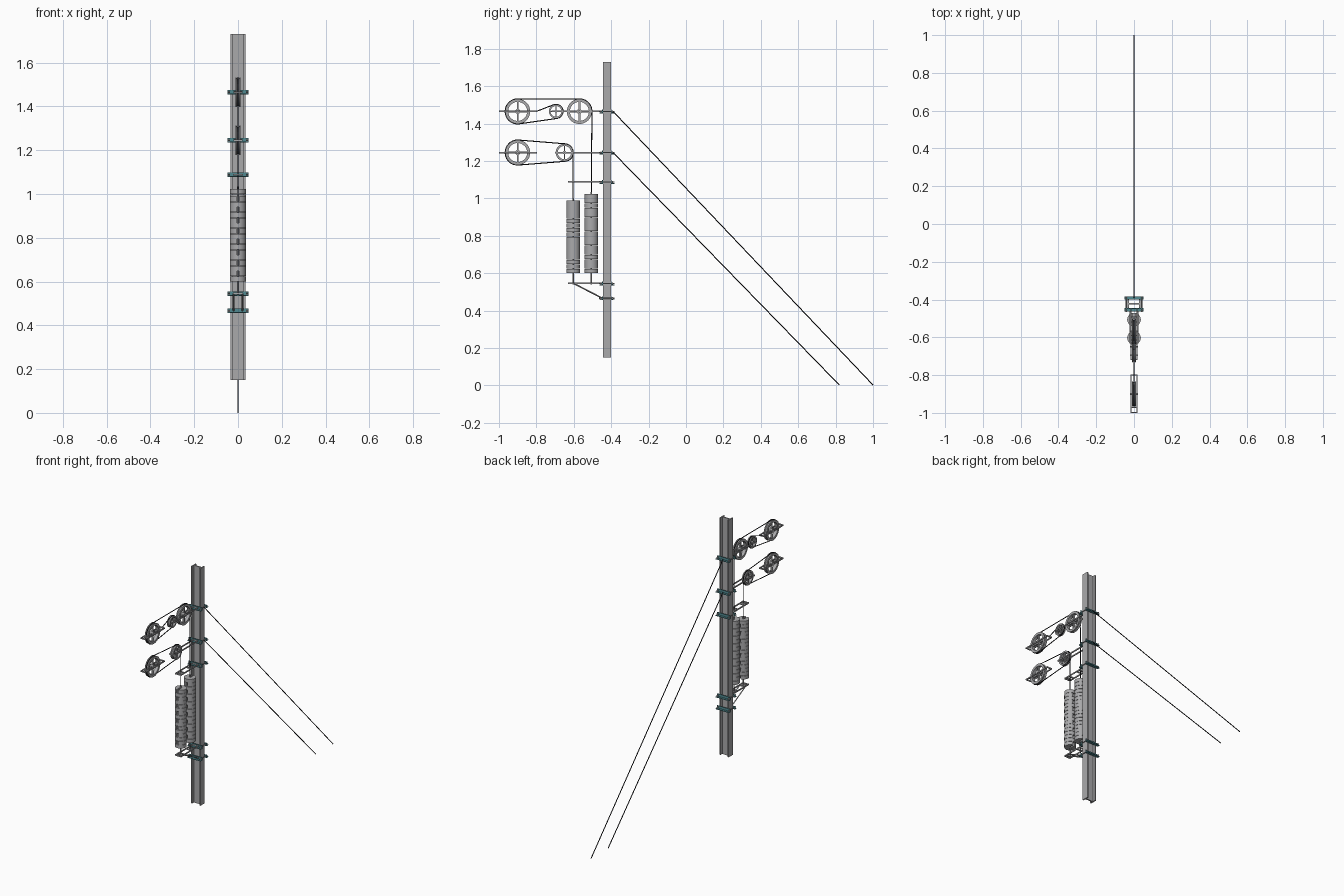
import bpy, bmesh
from math import sin, cos, pi, radians
from mathutils import Vector, Matrix

if "Cube" in bpy.data.objects:
    bpy.data.objects.remove(bpy.data.objects["Cube"])


def material(name, rgb):
    m = bpy.data.materials.new(name)
    m.use_nodes = True
    m.diffuse_color = (*rgb, 1)
    m.node_tree.nodes["Principled BSDF"].inputs["Base Color"].default_value = (*rgb, 1)
    return m


STEEL = material("galvanised_steel", (0.4, 0.4, 0.41))
TEAL = material("teal_clamp", (0.08, 0.25, 0.28))
BLACK = material("black_cable", (0.01, 0.01, 0.012))


def finish(name, bm, mat, smooth=False):
    bmesh.ops.recalc_face_normals(bm, faces=bm.faces)
    me = bpy.data.meshes.new(name)
    bm.to_mesh(me)
    bm.free()
    me.materials.append(mat)
    ob = bpy.data.objects.new(name, me)
    bpy.context.collection.objects.link(ob)
    if smooth:
        bpy.ops.object.select_all(action='DESELECT')
        ob.select_set(True)
        bpy.context.view_layer.objects.active = ob
        bpy.ops.object.shade_smooth_by_angle(angle=radians(35))
    return ob


def box(bm, lo, hi):
    lo, hi = Vector(lo), Vector(hi)
    mat = Matrix.Translation((lo + hi) / 2) @ Matrix.Diagonal((*(hi - lo), 1))
    bmesh.ops.create_cube(bm, size=1, matrix=mat)


def rod(bm, a, b, r, sides=8):
    a, b = Vector(a), Vector(b)
    turn = (b - a).to_track_quat('Z', 'Y').to_matrix().to_4x4()
    bmesh.ops.create_cone(bm, cap_ends=True, segments=sides, radius1=r, radius2=r,
                          depth=(b - a).length, matrix=Matrix.Translation((a + b) / 2) @ turn)


def prism(bm, points, z0, z1):
    face = bm.faces.new([bm.verts.new((x, y, z0)) for x, y in points])
    new = bmesh.ops.extrude_face_region(bm, geom=[face])["geom"]
    bmesh.ops.translate(bm, vec=(0, 0, z1 - z0),
                        verts=[v for v in new if isinstance(v, bmesh.types.BMVert)])


# Mast: H section with flanges facing the sides
MAST_Y = -0.423
bm = bmesh.new()
quarter = [(0.034, 0.022), (0.026, 0.022), (0.026, 0.004)]
right = quarter + [(x, -y) for x, y in reversed(quarter)]
outline = [quarter[0], quarter[1], quarter[2]]
outline += [(-x, y) for x, y in reversed(quarter)]
outline += [(-x, -y) for x, y in quarter]
outline += [(x, -y) for x, y in reversed(quarter)]
prism(bm, [(x, y + MAST_Y) for x, y in outline], 0.15, 1.73)
finish("mast", bm, STEEL)

# Clamps: an angle bar on each side of the mast, tied by bolts
ARM_TOP, ARM_LOW, GUIDE_TOP, GUIDE_LOW, STRUT = 1.465, 1.245, 1.088, 0.545, 0.466
bars, bolts = bmesh.new(), bmesh.new()
for z in (ARM_TOP, ARM_LOW, GUIDE_TOP, GUIDE_LOW, STRUT):
    for side in (-1, 1):
        face = MAST_Y + side * 0.022
        ys = sorted((face, face + side * 0.004))
        box(bars, (-0.049, ys[0], z - 0.01), (0.049, ys[1], z + 0.01))
        ys = sorted((face, face + side * 0.018))
        box(bars, (-0.049, ys[0], z - 0.01), (0.049, ys[1], z - 0.006))
        rod(bolts, (side * 0.041, MAST_Y - 0.043, z), (side * 0.041, MAST_Y + 0.04, z), 0.003)
        for y in (-0.031, 0.031):
            rod(bolts, (side * 0.041, MAST_Y + y - 0.003, z),
                (side * 0.041, MAST_Y + y + 0.003, z), 0.006, 6)
finish("clamp_bars", bars, TEAL)
finish("clamp_bolts", bolts, STEEL)


def frame(name, y0, y1, half, z, crossbars=()):
    """Ladder frame of two long bars with end bars and optional crossbars."""
    bm = bmesh.new()
    for s in (-1, 1):
        box(bm, (s * half - 0.0025, y0, z - 0.004), (s * half + 0.0025, y1, z + 0.004))
    for y in (y0 + 0.003, y1 - 0.003, *crossbars):
        box(bm, (-half, y - 0.003, z - 0.004), (half, y + 0.003, z + 0.004))
    return finish(name, bm, STEEL)


frame("upper_arm", -0.72, -0.445, 0.016, ARM_TOP)
frame("lower_arm", -0.7, -0.445, 0.016, ARM_LOW)
frame("upper_yoke", -1.0, -0.797, 0.017, ARM_TOP, [-0.972])
frame("lower_yoke", -1.0, -0.797, 0.017, ARM_LOW, [-0.972])
WEIGHT_Y = (-0.603, -0.506)
guide_cross = [y + d for y in WEIGHT_Y for d in (-0.012, 0.012)]
frame("top_guide", -0.632, -0.445, 0.02, GUIDE_TOP, guide_cross)
frame("bottom_guide", -0.632, -0.445, 0.02, GUIDE_LOW, guide_cross)

bm = bmesh.new()
for s in (-1, 1):
    rod(bm, (s * 0.02, -0.6, GUIDE_LOW), (s * 0.02, -0.447, STRUT), 0.004, 4)
finish("guide_struts", bm, STEEL)


# Pulleys: grooved rim, hub, axle and four spokes
def pulley(name, y, z, r):
    bm = bmesh.new()
    w, inner = 0.011, r * 0.76
    section = [(-w, inner), (-w, r), (-w * 0.7, r), (-w * 0.3, r - 0.005),
               (w * 0.3, r - 0.005), (w * 0.7, r), (w, r), (w, inner)]
    verts = [bm.verts.new((x, 0, h)) for x, h in section]
    edges = [bm.edges.new((verts[i - 1], verts[i])) for i in range(len(verts))]
    bmesh.ops.spin(bm, geom=verts + edges, cent=(0, 0, 0), axis=(1, 0, 0),
                   angle=2 * pi, steps=32, use_merge=True)
    bmesh.ops.remove_doubles(bm, verts=bm.verts, dist=1e-5)
    rod(bm, (-w, 0, 0), (w, 0, 0), r * 0.2, 16)
    rod(bm, (-0.02, 0, 0), (0.02, 0, 0), r * 0.08, 8)
    t = r * 0.07
    box(bm, (-w * 0.5, -inner - 0.002, -t), (w * 0.5, inner + 0.002, t))
    box(bm, (-w * 0.5, -t, -inner - 0.002), (w * 0.5, t, inner + 0.002))
    finish(name, bm, STEEL, True).location = (0, y, z)


BIG, MID, SMALL = 0.067, 0.047, 0.038
pulley("upper_outer_pulley", -0.9, ARM_TOP, BIG)
pulley("upper_small_pulley", -0.695, ARM_TOP, SMALL)
pulley("upper_inner_pulley", -0.57, ARM_TOP, BIG)
pulley("lower_outer_pulley", -0.9, ARM_LOW, BIG)
pulley("lower_inner_pulley", -0.65, ARM_LOW, MID)


# Cables run over the pulleys down to the weights
def arc(y, z, r, a0, a1, steps=14):
    angles = [radians(a0 + (a1 - a0) * i / steps) for i in range(steps + 1)]
    return [(y + r * cos(a), z + r * sin(a)) for a in angles]


def cable(name, path):
    bm = bmesh.new()
    for (y0, z0), (y1, z1) in zip(path, path[1:]):
        rod(bm, (0, y0, z0), (0, y1, z1), 0.0028, 6)
    finish(name, bm, BLACK)


TOP_A, TOP_B = 0.99, 1.025
cable("upper_cable", [(WEIGHT_Y[1], TOP_B)] + arc(-0.57, ARM_TOP, BIG, 0, 90)
      + arc(-0.9, ARM_TOP, BIG, 90, 278) + arc(-0.695, ARM_TOP, SMALL, -82, 112)
      + [(-0.8, ARM_TOP)])
cable("lower_cable", [(WEIGHT_Y[0], TOP_A)] + arc(-0.65, ARM_LOW, MID, 0, 86)
      + arc(-0.9, ARM_LOW, BIG, 86, 275) + arc(-0.65, ARM_LOW, MID, -85, 0))
cable("upper_guy_wire", [(-0.39, ARM_TOP), (1.0, 0.002)])
cable("lower_guy_wire", [(-0.39, ARM_LOW), (0.82, 0.002)])


# Weights: stacks of slotted discs, slots alternating front and back
def weight_stack(name, y, top, bottom=0.6, r=0.036):
    bm = bmesh.new()
    count = round((top - bottom) / 0.0243)
    pitch = (top - bottom) / count
    for i in range(count):
        side = -1 if i % 2 else 1
        ring = [(r * sin(a), r * cos(a)) for a in
                (radians(9 + 342 * k / 28) for k in range(29))]
        slot = ring + [(-0.0056, -0.004), (0.0056, -0.004)]
        z = bottom + i * pitch
        prism(bm, [(px, y + side * py) for px, py in slot], z, z + pitch - 0.0015)
    finish(name, bm, STEEL, True)
    bm = bmesh.new()
    rod(bm, (0, y, GUIDE_LOW - 0.006), (0, y, top + 0.01), 0.004)
    finish(name + "_rod", bm, STEEL, True)


weight_stack("front_weight", WEIGHT_Y[0], TOP_A)
weight_stack("rear_weight", WEIGHT_Y[1], TOP_B)
